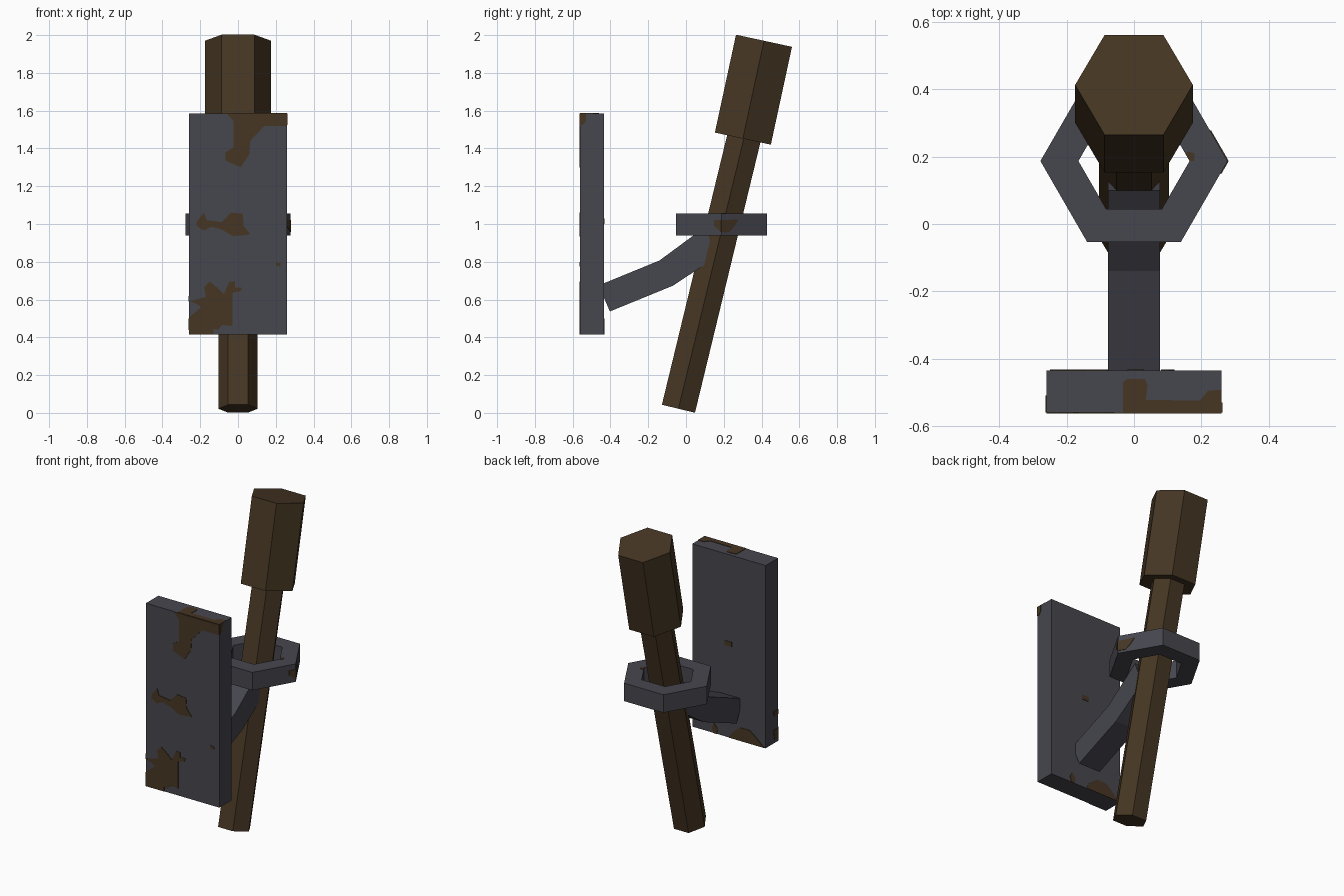
import bpy, bmesh, math
from mathutils import Vector, Matrix

cube = bpy.data.objects.get("Cube")
if cube:
    bpy.data.objects.remove(cube, do_unlink=True)


def material(name, rgb):
    m = bpy.data.materials.new(name)
    m.use_nodes = True
    m.diffuse_color = (*rgb, 1)
    node = next(n for n in m.node_tree.nodes if n.type == 'BSDF_PRINCIPLED')
    node.inputs["Base Color"].default_value = (*rgb, 1)
    node.inputs["Roughness"].default_value = 0.9
    return m


IRON = material("dark iron", (0.061, 0.061, 0.077))
WOOD = material("brown wood and rust", (0.061, 0.037, 0.017))


def finish(name, bm, mat):
    bmesh.ops.recalc_face_normals(bm, faces=bm.faces)
    mesh = bpy.data.meshes.new(name)
    bm.to_mesh(mesh)
    bm.free()
    mesh.materials.append(mat)
    ob = bpy.data.objects.new(name, mesh)
    bpy.context.collection.objects.link(ob)
    return ob


def extrude_outline(name, points, offset, mat):
    """Close a flat outline of 3D points into a solid by sweeping it along offset."""
    bm = bmesh.new()
    face = bm.faces.new([bm.verts.new(p) for p in points])
    out = bmesh.ops.extrude_face_region(bm, geom=[face], use_keep_orig=True)
    moved = [g for g in out["geom"] if isinstance(g, bmesh.types.BMVert)]
    bmesh.ops.translate(bm, verts=moved, vec=Vector(offset))
    return finish(name, bm, mat)


def hexagon(radius, z=0.0):
    return [Vector((radius * math.cos(i * math.pi / 3), radius * math.sin(i * math.pi / 3), z))
            for i in range(6)]


def leaning_hex_bar(name, radius, length, base, slope, mat):
    """Six-sided bar leaning back by the given slope (dy/dz)."""
    rot = Matrix.Rotation(-math.atan(slope), 3, 'X')
    pts = [rot @ p + Vector(base) for p in hexagon(radius)]
    return extrude_outline(name, pts, rot @ Vector((0, 0, length)), mat)


# Wall plate
X, Y0, Y1, Z0, Z1 = 0.26, -0.56, -0.435, 0.415, 1.585
extrude_outline("wall_plate", [(-X, Y0, Z0), (X, Y0, Z0), (X, Y0, Z1), (-X, Y0, Z1)],
                (0, Y1 - Y0, 0), IRON)

# Bent bracket arm
arm = [(-0.462, 0.675), (-0.14, 0.807), (0.04, 0.94), (0.10, 0.985),
       (0.16, 0.83), (0.10, 0.785), (-0.07, 0.673), (-0.403, 0.537)]
extrude_outline("bracket_arm", [(-0.077, y, z) for y, z in arm], (0.154, 0, 0), IRON)

# Six-sided holding ring
RING_Y, RING_LOW, RING_TOP = 0.187, 0.94, 1.055
bm = bmesh.new()
loops = [[bm.verts.new(p + Vector((0, RING_Y, 0))) for p in hexagon(r, z)]
         for r, z in ((0.278, RING_LOW), (0.278, RING_TOP), (0.165, RING_TOP), (0.165, RING_LOW))]
for k in range(4):
    a, b = loops[k], loops[(k + 1) % 4]
    for i in range(6):
        j = (i + 1) % 6
        bm.faces.new((a[i], a[j], b[j], b[i]))
finish("holding_ring", bm, IRON)

# Torch handle and head
leaning_hex_bar("torch_handle", 0.104, 1.52, (0, -0.04, 0.022), 0.242, WOOD)
leaning_hex_bar("torch_head", 0.175, 0.53, (0, 0.301, 1.452), 0.216, WOOD)

# Rust patches: thin plates lying on the iron
THIN = 0.003


def rust(name, outline, to_3d, normal):
    extrude_outline(name, [to_3d(u, v) for u, v in outline], Vector(normal) * THIN, WOOD)


front_patches = {
    "rust_front_top": [
        (-.06, Z1), (X, Z1), (X, 1.52), (.14, 1.52), (.065, 1.44), (.06, 1.37), (.015, 1.30),
        (-.065, 1.335), (-.065, 1.38), (-.025, 1.405), (-.025, 1.545)],
    "rust_front_middle": [
        (-.22, 1.01), (-.18, 1.06), (-.165, 1.02), (-.085, 1.01), (-.04, 1.06), (.025, 1.055),
        (.03, .99), (.065, .945), (-.025, .935), (-.085, .97), (-.14, .985), (-.18, .965), (-.22, .99)],
    "rust_front_bottom": [
        (-X, .59), (-.17, .615), (-.18, .665), (-.15, .695), (-.105, .66), (-.075, .63),
        (-.045, .695), (-.015, .695), (-.015, .665), (.02, .665), (.015, .645), (-.03, .635),
        (-.03, .46), (-.085, .465), (-.105, .44), (-.13, .445), (-.13, Z0), (-X, Z0),
        (-X, .505), (-.195, .56), (-.225, .58)],
    "rust_front_speck": [(.20, .80), (.227, .79), (.222, .775), (.20, .78)],
}
for name, pts in front_patches.items():
    rust(name, pts, lambda u, v: (u, Y0, v), (0, -1, 0))

back_patches = {
    "rust_back_speck": [(.03, 1.03), (-.02, 1.03), (-.02, 1.0), (.03, 1.0)],
    "rust_back_bottom": [(0, Z0), (-.03, .46), (-.08, .50), (-.15, .50), (-.2, .46), (-.25, Z0)],
    "rust_back_small": [(.12, .45), (.105, .48), (.08, .45), (.085, Z0), (.11, Z0)],
}
for name, pts in back_patches.items():
    rust(name, pts, lambda u, v: (u, Y1, v), (0, 1, 0))

rust("rust_plate_top",
     [(-.033, Y0), (-.033, -.47), (-.02, -.46), (.033, -.46), (.04, -.48), (.035, -.522),
      (.195, -.525), (.22, -.495), (X, -.492), (X, Y0)],
     lambda u, v: (u, v, Z1), (0, 0, 1))
rust("rust_left_edge", [(Y0, Z1), (-.53, Z1), (-.53, 1.545), (-.548, 1.525), (Y0, 1.525)],
     lambda u, v: (X, u, v), (1, 0, 0))
for i, (low, high) in enumerate(((.44, .50), (.59, .62))):
    rust(f"rust_right_edge_{i + 1}", [(Y0, low), (-.52, low), (-.51, high), (Y0, high)],
         lambda u, v: (-X, u, v), (-1, 0, 0))

# Rust wrapped around the ring's left corner, plus a fleck on its top
for side, pts in (("front", [(0, 1.02), (.037, 1.02), (.037, .99), (0, .957)]),
                  ("back", [(0, 1.02), (.09, 1.025), (.07, .99), (.04, .955), (0, .957)])):
    s = -1 if side == "front" else 1
    rust(f"rust_ring_{side}", pts,
         lambda u, v: (0.278 - u / math.sqrt(3), RING_Y + s * u, v),
         (math.sqrt(3) / 2, s * 0.5, 0))
rust("rust_ring_top", [(.165, .187), (.18, .187), (.18, .21), (.16, .215), (.152, .21)],
     lambda u, v: (u, v, RING_TOP), (0, 0, 1))
